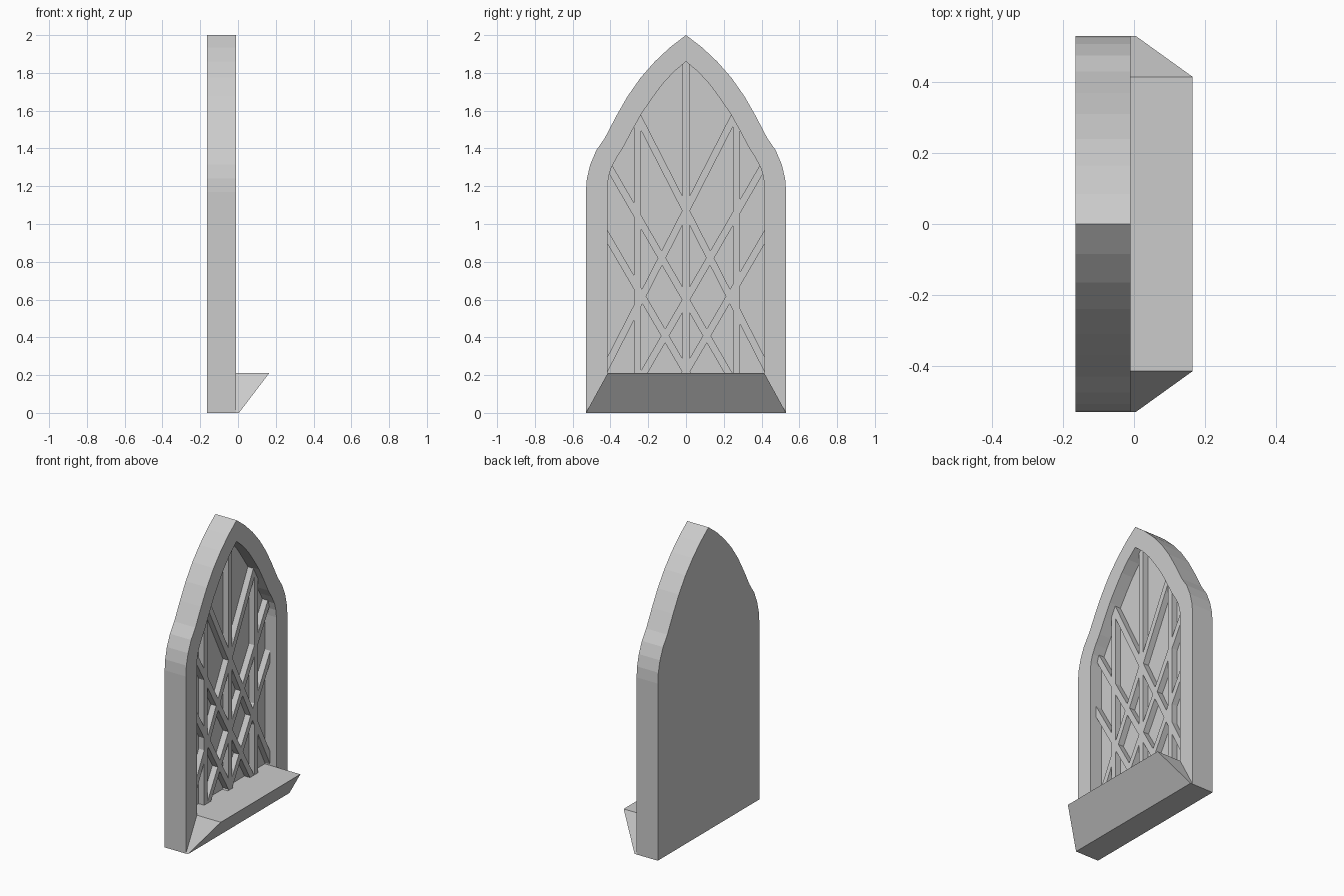
import bpy, bmesh
from mathutils import Vector

if "Cube" in bpy.data.objects:
    bpy.data.objects.remove(bpy.data.objects["Cube"])

BACK, RECESS, BAR, FRONT = -0.165, -0.095, -0.055, -0.01


def mesh_object(name, loops, cap_start=True, cap_end=True):
    """Bridge a sequence of equal-length closed loops and cap the ends."""
    bm = bmesh.new()
    rings = [[bm.verts.new(p) for p in loop] for loop in loops]
    n = len(rings[0])
    for a, b in zip(rings, rings[1:]):
        for i in range(n):
            j = (i + 1) % n
            bm.faces.new((a[i], a[j], b[j], b[i]))
    if cap_start:
        bm.faces.new(rings[0])
    if cap_end:
        bm.faces.new(rings[-1])
    bmesh.ops.recalc_face_normals(bm, faces=bm.faces)
    me = bpy.data.meshes.new(name)
    bm.to_mesh(me)
    bm.free()
    ob = bpy.data.objects.new(name, me)
    bpy.context.collection.objects.link(ob)
    return ob


def mirrored(half):
    """Half outline from bottom corner to apex -> full closed outline."""
    return half + [(-y, z) for y, z in reversed(half[:-1])]


def at_x(x, outline):
    return [(x, y, z) for y, z in outline]


# Pointed arch frame with a recessed back panel
outer = mirrored([(.53, 0), (.53, 1.17), (.525, 1.24), (.507, 1.315), (.475, 1.39),
                  (.43, 1.455), (.37, 1.57), (.31, 1.675), (.24, 1.775),
                  (.165, 1.86), (.085, 1.935), (0, 2)])
inner = mirrored([(.415, .21), (.415, 1.2), (.41, 1.25), (.395, 1.3), (.365, 1.355),
                  (.33, 1.41), (.28, 1.505), (.235, 1.585), (.18, 1.665),
                  (.125, 1.74), (.065, 1.805), (0, 1.86)])
mesh_object("window_frame", [at_x(BACK, outer), at_x(FRONT, outer),
                             at_x(FRONT, inner), at_x(RECESS, inner)])


# Lattice bars, ends buried in the frame
def bar(name, start, end, width=0.037):
    a, b = Vector(start), Vector(end)
    d = (b - a).normalized()
    side = Vector((-d.y, d.x)) * width / 2
    a, b = a - d * 0.04, b + d * 0.04
    outline = [a + side, b + side, b - side, a - side]
    mesh_object(name, [at_x(RECESS - 0.01, outline), at_x(BAR, outline)])


for name, y, top in (("left", -.256, 1.53), ("middle", 0, 1.85), ("right", .268, 1.52)):
    bar("upright_bar_" + name, (y, .21), (y, top))

diagonals = [((-.245, 1.55), (.414, .26)),
             ((-.40, 1.29), (.225, .21)),
             ((-.415, .93), (.005, .21))]
for i, (p, q) in enumerate(diagonals):
    for s, label in ((1, "falling"), (-1, "rising")):
        bar(f"{label}_diagonal_bar_{i + 1}", (p[0] * s, p[1]), (q[0] * s, q[1]))

# Projecting sill: undercut wedge that tapers towards its top
mesh_object("sill", [
    [(FRONT, -.53, 0), (FRONT, .53, 0), (FRONT, .415, .21), (FRONT, -.415, .21)],
    [(.005, -.53, 0), (.005, .53, 0), (.165, .415, .21), (.165, -.415, .21)]])
